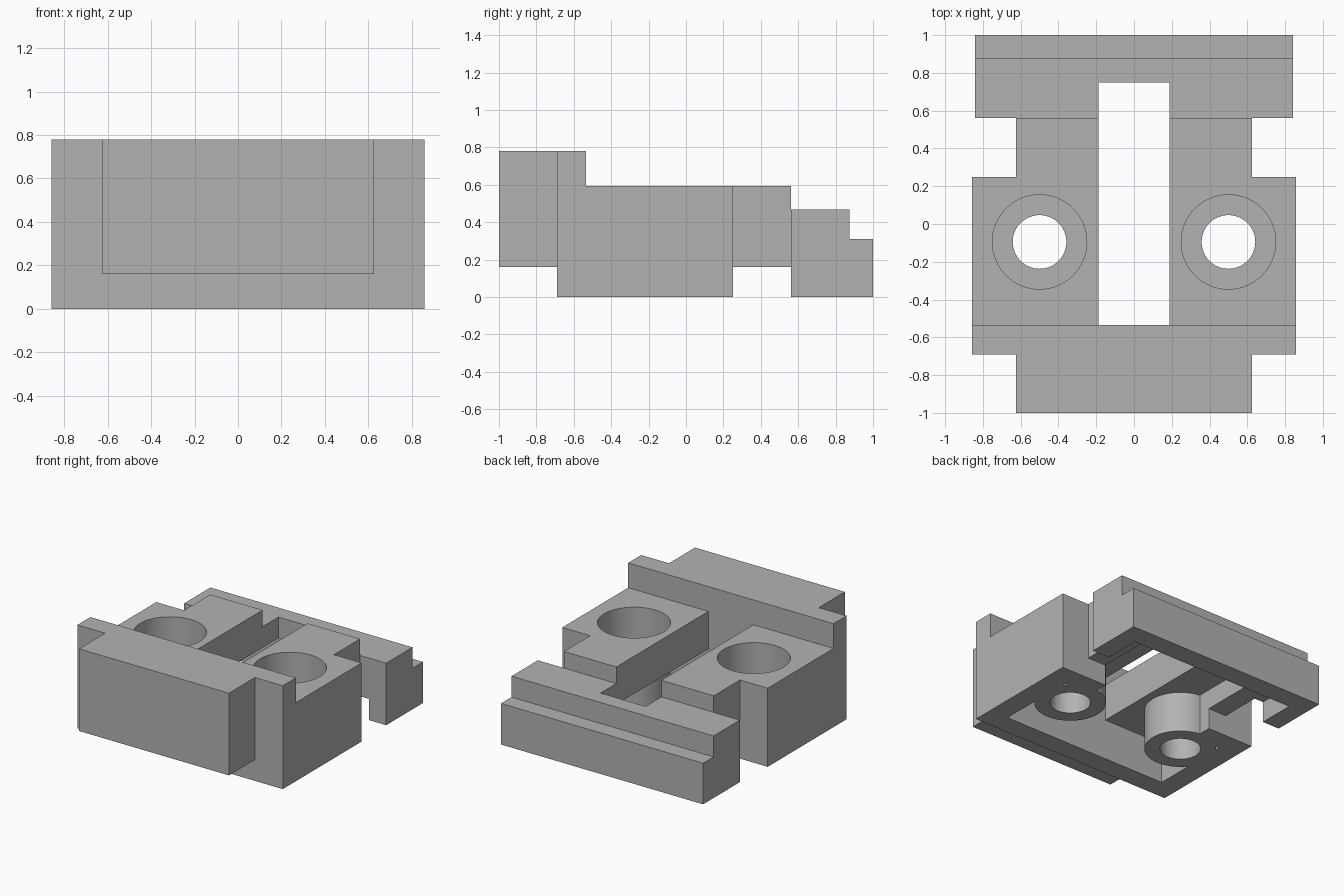
import bpy
import math

cube = bpy.data.objects.get("Cube")
if cube:
    bpy.data.objects.remove(cube, do_unlink=True)

# Single plain grey plastic
grey = bpy.data.materials.new("plain_grey")
grey.use_nodes = True
colour = (0.45, 0.45, 0.45, 1)
grey.diffuse_color = colour
grey.node_tree.nodes["Principled BSDF"].inputs["Base Color"].default_value = colour


def finish(name):
    ob = bpy.context.object
    ob.name = name
    bpy.ops.object.transform_apply(location=True, rotation=True, scale=True)
    ob.data.materials.append(grey)
    return ob


def block(name, half_width, y0, y1, z0, z1):
    """Box centred on x = 0."""
    bpy.ops.mesh.primitive_cube_add(size=1, location=(0, (y0 + y1) / 2, (z0 + z1) / 2))
    bpy.context.object.scale = (2 * half_width, y1 - y0, z1 - z0)
    return finish(name)


def tube(name, side, radius, z0, z1):
    """Upright cylinder on one of the two screw axes."""
    bpy.ops.mesh.primitive_cylinder_add(
        vertices=64, radius=radius, depth=z1 - z0,
        location=(side * 0.5, -0.095, (z0 + z1) / 2))
    return finish(name)


def combine(body, tool, operation):
    mod = body.modifiers.new(operation.title(), "BOOLEAN")
    mod.operation = operation
    mod.solver = "EXACT"
    mod.object = tool
    bpy.context.view_layer.objects.active = body
    bpy.ops.object.modifier_apply(modifier=mod.name)
    bpy.data.objects.remove(tool, do_unlink=True)


WALL, CEILING, FRONT = 0.16, 0.31, -0.535

# Outer masses: raised front beam, lip, deck, neck and stepped rear bar
body = block("clamp_body", 0.857, -0.69, FRONT, 0, 0.78)
for args in (
    ("front_lip", 0.625, -1, -0.6, WALL, 0.78),
    ("deck", 0.857, -0.6, 0.25, 0, 0.593),
    ("neck", 0.625, 0.2, 0.562, WALL, 0.593),
    ("rear_bar", 0.843, 0.562, 0.875, 0, 0.468),
    ("rear_step", 0.843, 0.8, 1, 0, CEILING),
):
    combine(body, block(*args), "UNION")

# Underside hollows and the central slot
for args in (
    ("deck_hollow", 0.7, FRONT, 0.09, -0.1, CEILING),
    ("neck_hollow", 0.47, 0, 0.75, -0.1, CEILING),
    ("bar_hollow", 0.7, 0.72, 0.844, -0.1, CEILING),
    ("bar_mouth", 0.7, 0.5, 0.8, -0.1, WALL),
    ("slot", 0.188, FRONT, 0.75, -0.2, 1),
):
    combine(body, block(*args), "DIFFERENCE")

# Screw bosses with through holes and countersunk wells
for side in (-1, 1):
    combine(body, tube("boss", side, 0.25, 0, 0.4), "UNION")
    combine(body, tube("screw_hole", side, 0.142, -0.1, 0.7), "DIFFERENCE")
    combine(body, tube("screw_well", side, 0.25, 0.335, 0.7), "DIFFERENCE")

bpy.ops.object.select_all(action="DESELECT")
body.select_set(True)
bpy.context.view_layer.objects.active = body
bpy.ops.object.shade_smooth_by_angle(angle=math.radians(30))
